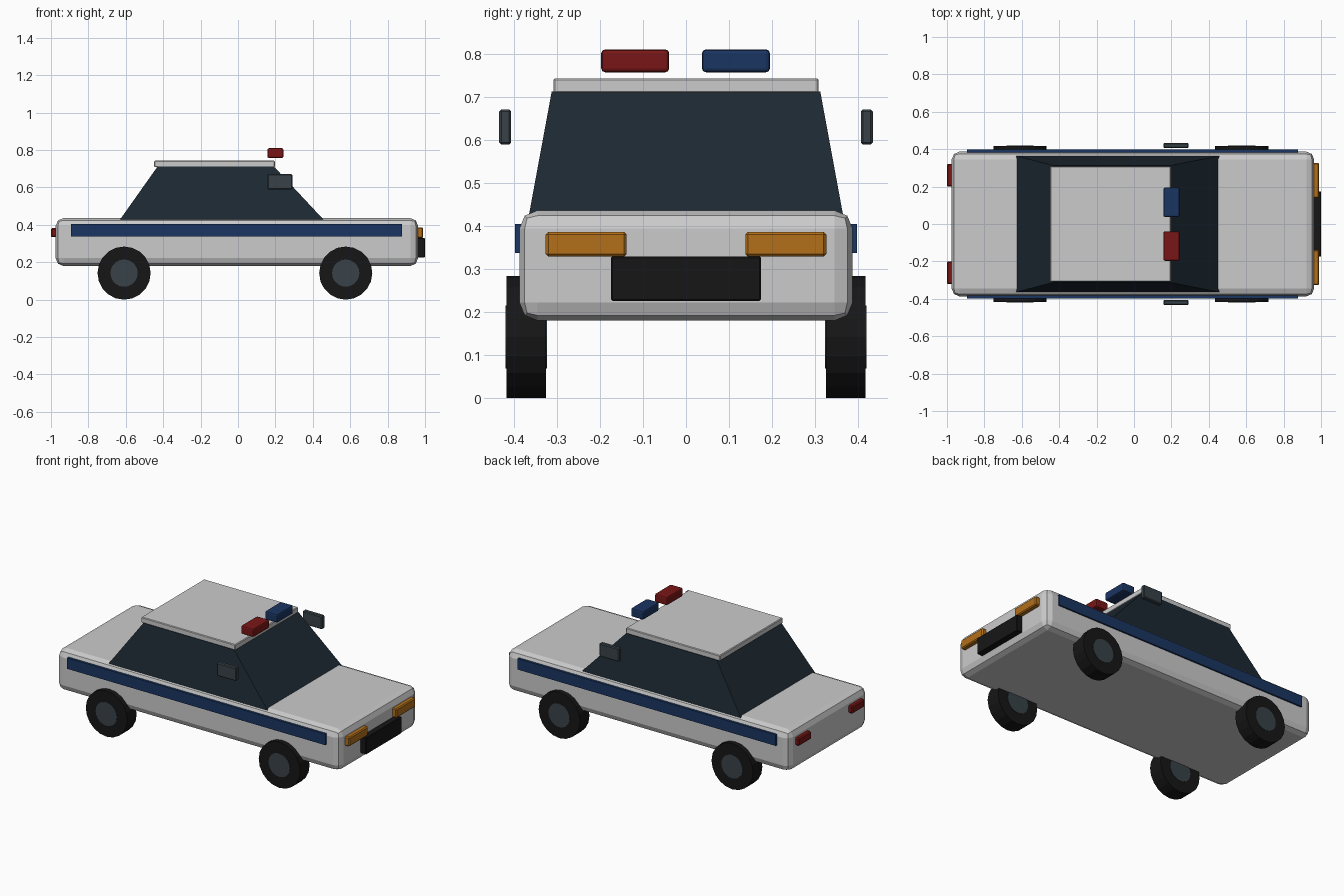
import bpy, bmesh
from math import pi

if "Cube" in bpy.data.objects:
    bpy.data.objects.remove(bpy.data.objects["Cube"])


def colour(name, rgb):
    m = bpy.data.materials.new(name)
    m.diffuse_color = (*rgb, 1)
    m.use_nodes = True
    m.node_tree.nodes["Principled BSDF"].inputs["Base Color"].default_value = m.diffuse_color
    return m


GLASS = colour("dark_glass", (0.012, 0.022, 0.032))
BLACK = colour("black", (0.008, 0.008, 0.008))
HUB = colour("hub_grey", (0.04, 0.055, 0.065))
RED = colour("red", (0.19, 0.008, 0.008))
BLUE = colour("blue", (0.01, 0.035, 0.12))
AMBER = colour("amber", (0.45, 0.16, 0.01))


def box(name, x, y, z, mat=None, bevel=0, segments=1):
    """Box from (min, max) ranges, with optional bevelled edges."""
    bpy.ops.mesh.primitive_cube_add(size=1, location=[sum(r) / 2 for r in (x, y, z)])
    o = bpy.context.object
    o.name = name
    o.scale = [r[1] - r[0] for r in (x, y, z)]
    bpy.ops.object.transform_apply(location=False, rotation=False, scale=True)
    if bevel:
        b = o.modifiers.new("bevel", 'BEVEL')
        b.width, b.segments = bevel, segments
    if mat:
        o.data.materials.append(mat)
    return o


def disc(name, x, y, z, radius, depth, mat):
    bpy.ops.mesh.primitive_cylinder_add(vertices=20, radius=radius, depth=depth,
                                        location=(x, y, z), rotation=(pi / 2, 0, 0))
    o = bpy.context.object
    o.name = name
    o.data.materials.append(mat)


# Body shell
box("body", (-0.975, 0.963), (-0.387, 0.387), (0.18, 0.436), None, 0.042, 2)

# Tapered glass cabin
cabin = box("cabin", (-0.633, 0.46), (-0.365, 0.365), (0.425, 0.712), GLASS)
cx = cabin.location.x
for v in cabin.data.vertices:
    if v.co.z > 0:
        v.co.x = (-0.43 if v.co.x < 0 else 0.192) - cx
        v.co.y = 0.312 if v.co.y > 0 else -0.312

# Roof panel and light bar
box("roof", (-0.448, 0.197), (-0.308, 0.308), (0.708, 0.743), None, 0.004)
box("red_beacon", (0.157, 0.243), (-0.197, -0.039), (0.757, 0.81), RED, 0.009, 2)
box("blue_beacon", (0.157, 0.243), (0.037, 0.195), (0.757, 0.81), BLUE, 0.009, 2)

# Grille
box("grille", (0.94, 1.0), (-0.174, 0.174), (0.226, 0.329), BLACK, 0.003)

# Parts repeated on both sides
for side, s in (("right", -1), ("left", 1)):
    def span(a, b):
        return tuple(sorted((s * a, s * b)))
    box(side + "_stripe", (-0.893, 0.876), span(0.375, 0.397), (0.337, 0.405), BLUE)
    box(side + "_mirror", (0.157, 0.291), span(0.406, 0.434), (0.589, 0.671), HUB, 0.005)
    box(side + "_headlight", (0.94, 0.99), span(0.138, 0.326), (0.329, 0.386), AMBER, 0.006)
    box(side + "_tail_light", (-1.0, -0.95), span(0.2, 0.322), (0.334, 0.382), RED, 0.006)
    for end, x in (("front", 0.576), ("rear", -0.609)):
        disc(f"{side}_{end}_tyre", x, s * 0.371, 0.142, 0.142, 0.092, BLACK)
        disc(f"{side}_{end}_hub", x, s * 0.371, 0.142, 0.073, 0.097, HUB)
